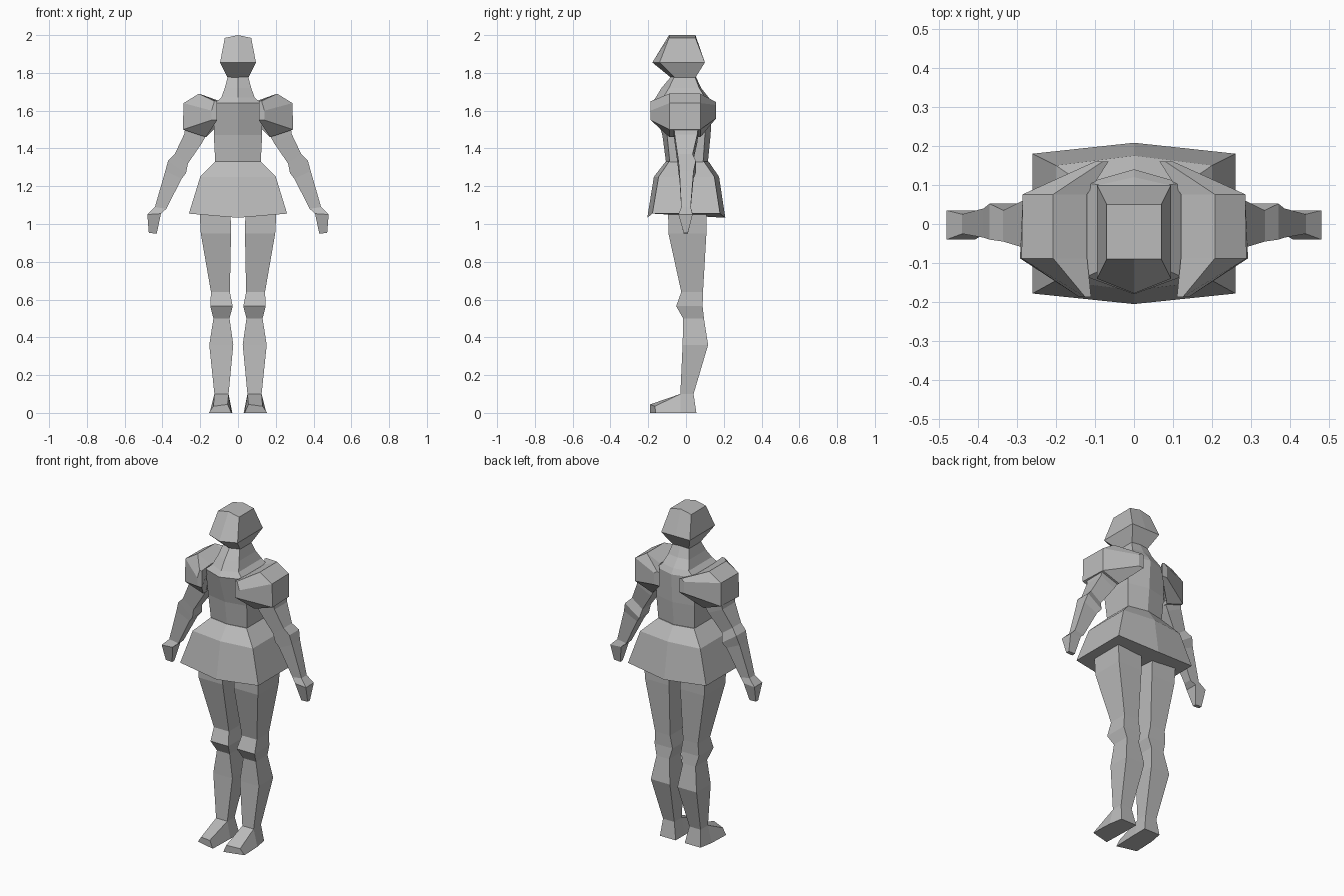
import bpy, bmesh

grey = bpy.data.materials.new("plain_grey")
grey.diffuse_color = (0.5, 0.5, 0.5, 1)


def loft(name, rings, mirror=False):
    """Skin a stack of equal-length point rings, cap both ends."""
    bm = bmesh.new()
    loops = [[bm.verts.new(p) for p in ring] for ring in rings]
    for a, b in zip(loops, loops[1:]):
        n = len(a)
        for i in range(n):
            j = (i + 1) % n
            bm.faces.new((a[i], a[j], b[j], b[i]))
    bm.faces.new(loops[0])
    bm.faces.new(loops[-1])
    if mirror:
        geom = bm.verts[:] + bm.edges[:] + bm.faces[:]
        dup = bmesh.ops.duplicate(bm, geom=geom)["geom"]
        for v in dup:
            if isinstance(v, bmesh.types.BMVert):
                v.co.x *= -1
    bmesh.ops.recalc_face_normals(bm, faces=bm.faces[:])
    me = bpy.data.meshes.new(name)
    bm.to_mesh(me)
    bm.free()
    me.materials.append(grey)
    ob = bpy.data.objects.new(name, me)
    bpy.context.collection.objects.link(ob)
    return ob


def hexa(z, w, front, back, mid_front, mid_back, zmid=None):
    """Six-sided ring with a point at the middle of front and back."""
    m = z if zmid is None else zmid
    return [(0, mid_front, m), (w, front, z), (w, back, z),
            (0, mid_back, m), (-w, back, z), (-w, front, z)]


def box(z, x0, x1, y0, y1):
    return [(x0, y0, z), (x1, y0, z), (x1, y1, z), (x0, y1, z)]


# Head
loft("head", [
    hexa(1.775, .055, -.06, .05, -.08, .05),
    hexa(1.855, .095, -.14, .10, -.178, .10),
    hexa(1.985, .07, -.09, .05, -.09, .05, 2.0),
])

# Torso and neck
loft("torso", [
    hexa(1.32, .12, -.085, .09, -.105, .115),
    hexa(1.47, .128, -.10, .10, -.125, .13),
    hexa(1.64, .122, -.135, .105, -.18, .14),
    hexa(1.67, .088, -.12, .10, -.16, .12),
    hexa(1.72, .07, -.09, .07, -.13, .08),
    hexa(1.785, .053, -.06, .045, -.075, .05),
])

# Skirt
loft("skirt", [
    hexa(1.055, .26, -.178, .18, -.205, .208, 1.033),
    hexa(1.25, .20, -.145, .15, -.17, .175),
    hexa(1.33, .12, -.09, .095, -.108, .12),
])

# Shoulder pads: five-sided sections running front to back
pad = [
    (-.187, [(.11, 1.65), (.125, 1.65), (.14, 1.60), (.14, 1.55), (.11, 1.55)]),
    (-.088, [(.12, 1.65), (.207, 1.69), (.288, 1.64), (.292, 1.50), (.17, 1.46)]),
    (.076, [(.12, 1.65), (.207, 1.69), (.285, 1.64), (.285, 1.50), (.17, 1.46)]),
    (.160, [(.065, 1.64), (.08, 1.645), (.10, 1.63), (.10, 1.56), (.065, 1.56)]),
]
loft("shoulder_pads", [[(x, y, z) for x, z in pts] for y, pts in pad], True)

# Arms with hands: inner point, outer point, front and back
arm = [
    (.14, 1.52, .27, 1.57, -.07, .07),
    (.19, 1.43, .285, 1.475, -.06, .06),
    (.265, 1.32, .335, 1.37, -.045, .035),
    (.275, 1.27, .37, 1.335, -.04, .052),
    (.298, 1.24, .385, 1.28, -.035, .04),
    (.38, 1.08, .44, 1.09, -.025, .025),
    (.408, 1.055, .48, 1.05, -.04, .035),
    (.43, .95, .472, .952, -.012, .01),
]
loft("arms", [[(xi, f, zi), (xo, f, zo), (xo, b, zo), (xi, b, zi)]
              for xi, zi, xo, zo, f, b in arm], True)

# Legs: height, inner, outer, front, back
leg = [
    (1.10, .04, .205, -.095, .11),
    (.95, .037, .197, -.093, .108),
    (.64, .043, .143, -.025, .09),
    (.565, .028, .147, -.052, .088),
    (.50, .045, .13, -.015, .095),
    (.36, .025, .152, -.018, .117),
    (.10, .05, .125, -.03, .04),
]
loft("legs", [box(*r) for r in leg], True)

# Feet: ankle, instep and toe sections
loft("feet", [
    [(.03, .055, 0), (.135, .055, 0), (.125, .04, .10), (.05, .04, .10)],
    [(.03, -.03, 0), (.15, -.03, 0), (.125, -.03, .10), (.05, -.03, .10)],
    [(.035, -.19, 0), (.155, -.16, 0), (.13, -.165, .035), (.055, -.19, .045)],
], True)
